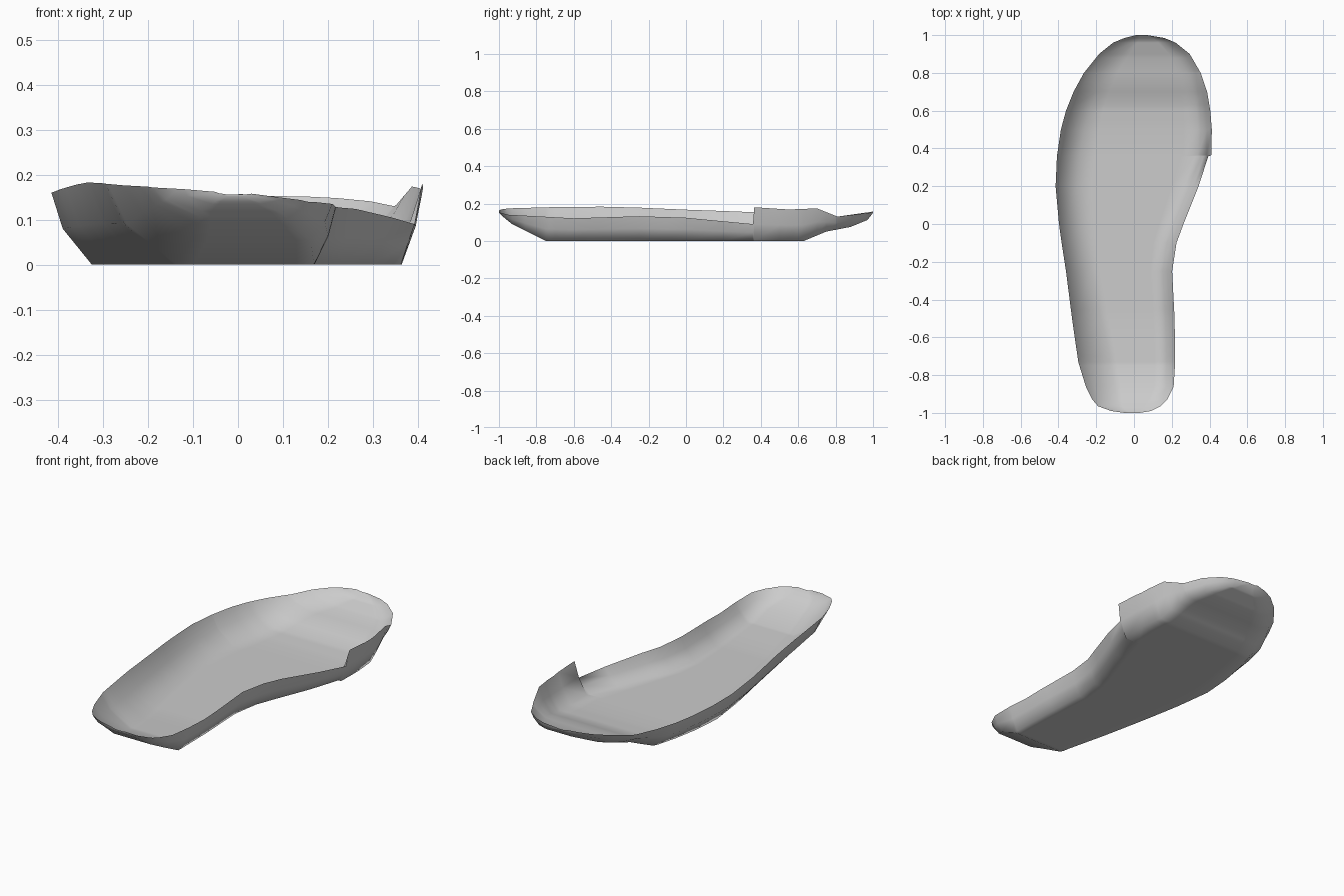
import bpy, bmesh

if "Cube" in bpy.data.objects:
    bpy.data.objects.remove(bpy.data.objects["Cube"])

# Plan outline: (y, left x, right x), heel to toe
OUTLINE = [(-1, -.05, .03), (-.99, -.12, .09), (-.965, -.19, .14), (-.93, -.22, .175),
           (-.86, -.255, .21), (-.73, -.295, .218), (-.5, -.328, .215), (-.25, -.36, .202),
           (-.1, -.383, .225), (0, -.397, .262), (.2, -.415, .342), (.358, -.408, .393),
           (.365, -.407, .41), (.5, -.387, .412), (.6, -.36, .404), (.7, -.32, .387),
           (.8, -.265, .353), (.9, -.185, .295), (.96, -.11, .22), (.985, -.05, .16), (1, .01, .07)]
# Heights along y: left rim, right rim (with the step)
RIM_L = [(-1, .162), (-.99, .168), (-.95, .174), (-.7, .181), (-.45, .183), (-.25, .178),
         (0, .167), (.2, .16), (.5, .148), (.81, .13), (1, .157)]
RIM_R = [(-1, .158), (-.99, .15), (-.95, .14), (-.6, .121), (-.25, .132), (0, .124), (.2, .105),
         (.358, .09), (.365, .18), (.55, .168), (.7, .174), (.81, .13), (1, .153)]
# Centre line heights of the underside and of the inside
KEEL = [(-1, .152), (-.985, .135), (-.93, .09), (-.75, 0), (.63, 0), (.75, .05), (.88, .075), (.97, .112), (1, .15)]
BED = [(-1, .156), (-.985, .14), (-.93, .1), (-.75, .038), (-.5, .022), (.5, .018), (.63, .028),
       (.75, .066), (.88, .09), (.97, .122), (1, .152)]
# Inset of the left foot of the underside, wider at the heel
INSET_L = [(-1, .16), (-.7, .15), (-.3, .11), (.2, .09), (.5, .1), (1, .1)]


def at(table, y, k=1):
    for a, b in zip(table, table[1:]):
        if y <= b[0]:
            return a[k] + (b[k] - a[k]) * (y - a[0]) / (b[0] - a[0])
    return table[-1][k]


def section(y, centre, extra):
    """Cross-section from left rim to right rim; extra widens the sloping walls."""
    xl, xr = at(OUTLINE, y, 1), at(OUTLINE, y, 2)
    zl, zr = at(RIM_L, y), at(RIM_R, y)
    floor = min(at(centre, y), zl, zr)
    w = xr - xl
    il = min(at(INSET_L, y) + extra, .33 * w)
    ir = min(.048 + extra, .22 * w)
    bl, br = xl + il, xr - ir
    pts = [(xl, y, zl), (xl + il * .28, y, floor + (zl - floor) * .5)]
    pts += [(bl + (br - bl) * i / 8, y, floor) for i in range(9)]
    pts += [(xr - ir * .35, y, floor + (zr - floor) * .5), (xr, y, zr)]
    return pts


ys = sorted({round(r[0], 3) for t in (OUTLINE, RIM_L, RIM_R, KEEL) for r in t})
bm = bmesh.new()


def loft(centre, extra):
    rows = [[bm.verts.new(p) for p in section(y, centre, extra)] for y in ys]
    for a, b in zip(rows, rows[1:]):
        for i in range(len(a) - 1):
            bm.faces.new((a[i], b[i], b[i + 1], a[i + 1]))
    return rows


# Underside and inside of the sole, meeting at a sharp rim
outer, inner = loft(KEEL, 0), loft(BED, .025)
for k in (0, -1):       # close the heel and toe tips
    for i in range(len(outer[0]) - 1):
        bm.faces.new((outer[k][i], outer[k][i + 1], inner[k][i + 1], inner[k][i]))
bmesh.ops.remove_doubles(bm, verts=bm.verts, dist=.0004)
bmesh.ops.dissolve_degenerate(bm, edges=bm.edges, dist=.0001)
bmesh.ops.recalc_face_normals(bm, faces=bm.faces)

mesh = bpy.data.meshes.new("shoe_sole")
bm.to_mesh(mesh)
bm.free()
sole = bpy.data.objects.new("shoe_sole", mesh)
bpy.context.collection.objects.link(sole)

grey = bpy.data.materials.new("plain grey")
grey.diffuse_color = (.6, .6, .6, 1)
grey.use_nodes = True
grey.node_tree.nodes["Principled BSDF"].inputs["Base Color"].default_value = grey.diffuse_color
mesh.materials.append(grey)

# Rounded walls, with only the rim kept sharp
bpy.context.view_layer.objects.active = sole
sole.select_set(True)
bpy.ops.object.shade_smooth_by_angle(angle=1.6)
